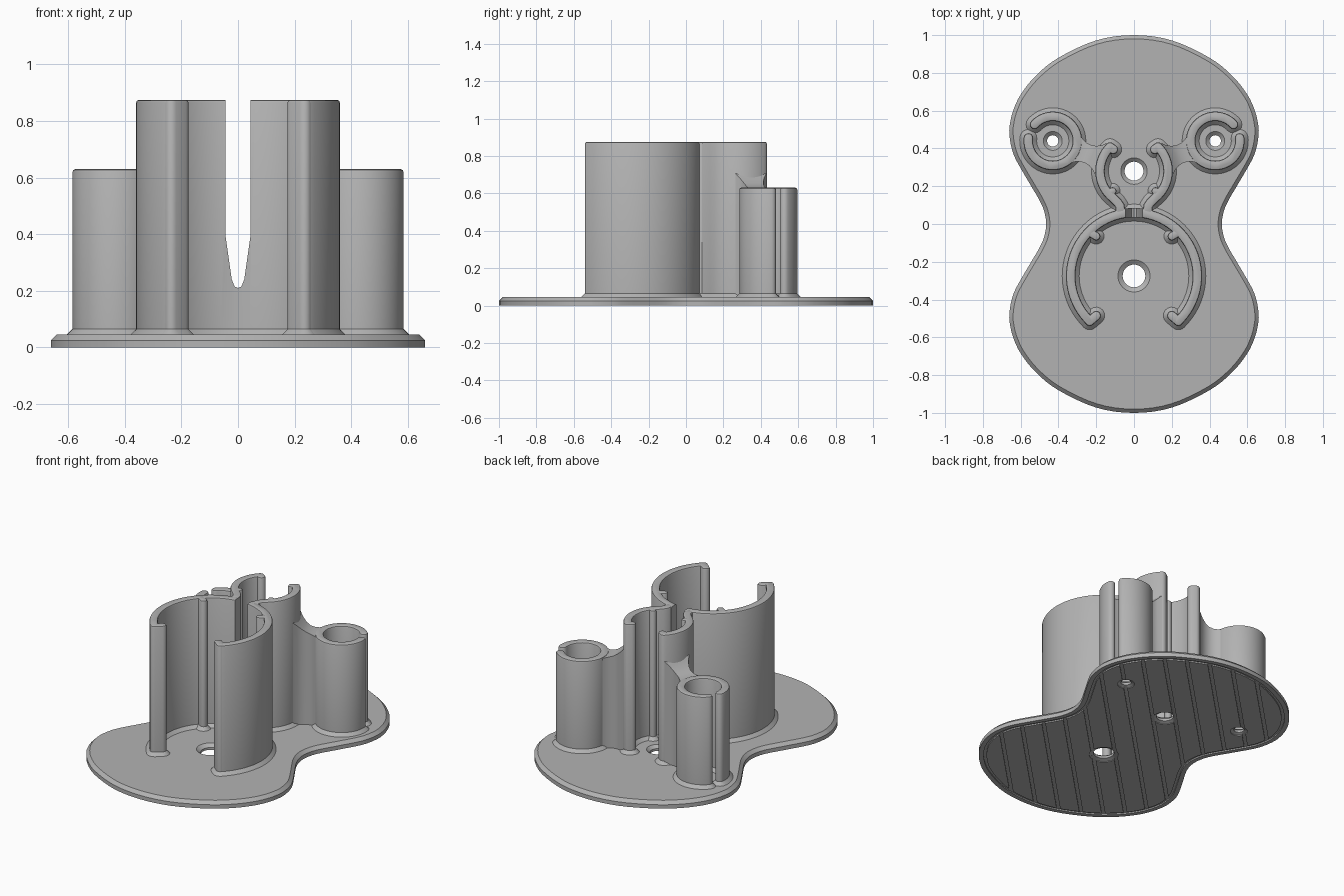
import bpy, bmesh, math
from math import sin, cos, pi, radians
from mathutils import Vector

cube = bpy.data.objects.get("Cube")
if cube:
    bpy.data.objects.remove(cube)

grey = bpy.data.materials.new("plain grey")
grey.use_nodes = True
tone = (0.45, 0.45, 0.45, 1)
grey.diffuse_color = tone
grey.node_tree.nodes["Principled BSDF"].inputs["Base Color"].default_value = tone


def make(name, bm, mirror=False):
    bmesh.ops.recalc_face_normals(bm, faces=bm.faces)
    mesh = bpy.data.meshes.new(name)
    bm.to_mesh(mesh)
    bm.free()
    mesh.materials.append(grey)
    obj = bpy.data.objects.new(name, mesh)
    bpy.context.collection.objects.link(obj)
    if mirror:
        obj.modifiers.new("mirror", 'MIRROR')
    return obj


def loft(name, rings, mirror=False, closed=False):
    """Skin equal rings of points; cap both ends, or close into a tube."""
    bm = bmesh.new()
    loops = [[bm.verts.new(p) for p in ring] for ring in rings]
    pairs = list(zip(loops, loops[1:]))
    if closed:
        pairs.append((loops[-1], loops[0]))
    else:
        bm.faces.new(loops[0])
        bm.faces.new(loops[-1])
    n = len(loops[0])
    for a, b in pairs:
        for i in range(n):
            j = (i + 1) % n
            bm.faces.new((a[i], a[j], b[j], b[i]))
    return make(name, bm, mirror)


def cut(obj, cutter, mode='DIFFERENCE'):
    mod = obj.modifiers.new("cut", 'BOOLEAN')
    mod.operation, mod.object, mod.solver = mode, cutter, 'EXACT'
    cutter.hide_render = True
    bpy.context.view_layer.objects.active = obj
    bpy.ops.object.modifier_apply(modifier=mod.name)
    bpy.data.objects.remove(cutter)


def arc(cx, cy, r, start, end, n):
    angles = [radians(start + (end - start) * i / n) for i in range(n + 1)]
    return [(cx + r * cos(a), cy + r * sin(a)) for a in angles]


def ribbon(path, h):
    """Outline of a path thickened by h each side, with round ends."""
    pts = [Vector(p) for p in path]
    last = len(pts) - 1
    dirs = [(pts[min(i + 1, last)] - pts[max(i - 1, 0)]).normalized() for i in range(last + 1)]
    out = [p + h * Vector((-d.y, d.x)) for p, d in zip(pts, dirs)]
    back = [p - h * Vector((-d.y, d.x)) for p, d in zip(pts, dirs)]

    def cap(p, d):
        n = Vector((-d.y, d.x))
        return [p + h * (n * cos(k * pi / 8) + d * sin(k * pi / 8)) for k in range(1, 8)]
    return out + cap(pts[-1], dirs[-1]) + back[::-1] + cap(pts[0], -dirs[0])


FLOOR, TALL, SHORT, HALF = 0.045, 0.875, 0.63, 0.025


def wall(name, path, top, mirror=True, h=HALF):
    """Upright wall with a flared foot and a softened top edge."""
    levels = [(FLOOR - 0.01, h + 0.02), (FLOOR, h + 0.02), (FLOOR + 0.02, h),
              (top - 0.01, h), (top - 0.003, h - 0.003), (top, h - 0.01)]
    return loft(name, [[(p.x, p.y, z) for p in ribbon(path, w)] for z, w in levels], mirror)


# Waisted plate outline: smooth curve through a quarter, then reflected
quarter = [(0, 1), (.2, .972), (.4, .88), (.52, .785), (.6, .685), (.64, .6), (.657, .53),
           (.66, .48), (.65, .41), (.625, .34), (.55, .21), (.5, .125), (.475, .065), (.465, 0)]
half = quarter + [(x, -y) for x, y in quarter[-2::-1]]
keys = [Vector(p) for p in half + [(-x, y) for x, y in half[-2:0:-1]]]
outline = []
for i in range(len(keys)):
    a, b, c, d = (keys[(i + k) % len(keys)] for k in (-1, 0, 1, 2))
    for t in (0, .25, .5, .75):
        outline.append(.5 * (2 * b + (c - a) * t + (2 * a - 5 * b + 4 * c - d) * t * t
                             + (3 * b - a - 3 * c + d) * t ** 3))


def plate_ring(inset, z):
    ring = []
    for i, p in enumerate(outline):
        d = (outline[(i + 1) % len(outline)] - outline[i - 1]).normalized()
        ring.append((p.x + d.y * -inset * -1, p.y - d.x * inset, z))
    return ring


base = loft("base_plate", [plate_ring(0, 0), plate_ring(0, 0.025), plate_ring(0.02, FLOOR)])

# Diagonal grooves and a border groove on the underside
DEPTH = 0.008
bm = bmesh.new()
u, v = Vector((1, 1, 0)).normalized(), Vector((1, -1, 0)).normalized()
for k in range(-7, 8):
    box = bmesh.ops.create_cube(bm, size=1)["verts"]
    for vert in box:
        x, y, z = vert.co
        vert.co = u * x * 3 + v * (y * 0.02 + k * 0.128) + Vector((0, 0, z * 2 * DEPTH))
grooves = make("grooves", bm)
cut(grooves, loft("groove_limit", [plate_ring(0.035, -0.1), plate_ring(0.035, 0.1)]), 'INTERSECT')
cut(base, grooves)
cut(base, loft("border_groove", [plate_ring(0.028, -0.01), plate_ring(0.028, DEPTH),
                                 plate_ring(0.045, DEPTH), plate_ring(0.045, -0.01)], closed=True))

# Countersunk holes
for x, y, r, wide in ((0, .28, .05, .07), (0, -.275, .06, .085), (.43, .44, .03, .05), (-.43, .44, .03, .05)):
    steps = [(-.01, wide), (.004, wide), (.012, r), (.027, r), (FLOOR, wide), (.06, wide)]
    cut(base, loft("hole", [[(px, py, z) for px, py in arc(x, y, rad, 0, 360, 40)[:-1]]
                            for z, rad in steps]))

# Large front holder with a tapering slot at its back
large = wall("large_holder", arc(0, -.275, .335, -135, -405, 72)[:], TALL, mirror=False)
side = [(.045, 1), (.045, .4), (.022, .24), (.012, .215)]
slot = side + [(0, .21)] + [(-x, z) for x, z in side[::-1]]
cut(large, loft("slot", [[(x, y, z) for x, z in slot] for y in (0, .13)]))
wall("large_holder_lip", [(.235, -.515), (.2, -.485)], TALL)
wall("large_holder_rib", [(.225, -.05), (.2, -.065)], TALL, h=.022)

# Small rear holder and its neck
wall("small_holder", arc(0, .28, .18, 45, -50, 30) + [(.088, .115), (.074, .095), (.072, .07)], TALL)
wall("small_holder_lip", [(.127, .407), (.11, .395)], TALL)
wall("small_holder_rib", [(.13, .165), (.113, .175)], TALL, h=.02)

# Side tubes, each open on its outer side
wall("side_tube", arc(.43, .44, .13, 42, 367, 64), SHORT)

# Concave web rising from each side tube to the small holder
start = Vector((.43, .44))
along = (Vector((0, .28)) - start).normalized()
across = Vector((-along.y, along.x))
stations = [(.13, .075, .625), (.15, .062, .625), (.175, .052, .63), (.2, .05, .638),
            (.225, .055, .655), (.25, .068, .68), (.27, .088, .705)]
bm = bmesh.new()
rows = []
for t, w, top in stations:
    mid = start + along * t
    rows.append([bm.verts.new((*(mid + across * s), z))
                 for s, z in ((-w, .04), (w, .04), (w, top), (-w, top))])
for a, b in zip(rows, rows[1:]):
    for i in range(4):
        j = (i + 1) % 4
        bm.faces.new((a[i], a[j], b[j], b[i]))
bm.faces.new(rows[0])
bm.faces.new(rows[-1])
make("side_web", bm, True)

# Smooth shading with sharp edges kept
bpy.ops.object.select_all(action='DESELECT')
for obj in bpy.context.collection.objects:
    if obj.type == 'MESH' and grey.name in obj.data.materials:
        obj.select_set(True)
        bpy.context.view_layer.objects.active = obj
bpy.ops.object.shade_smooth_by_angle(angle=radians(30))
